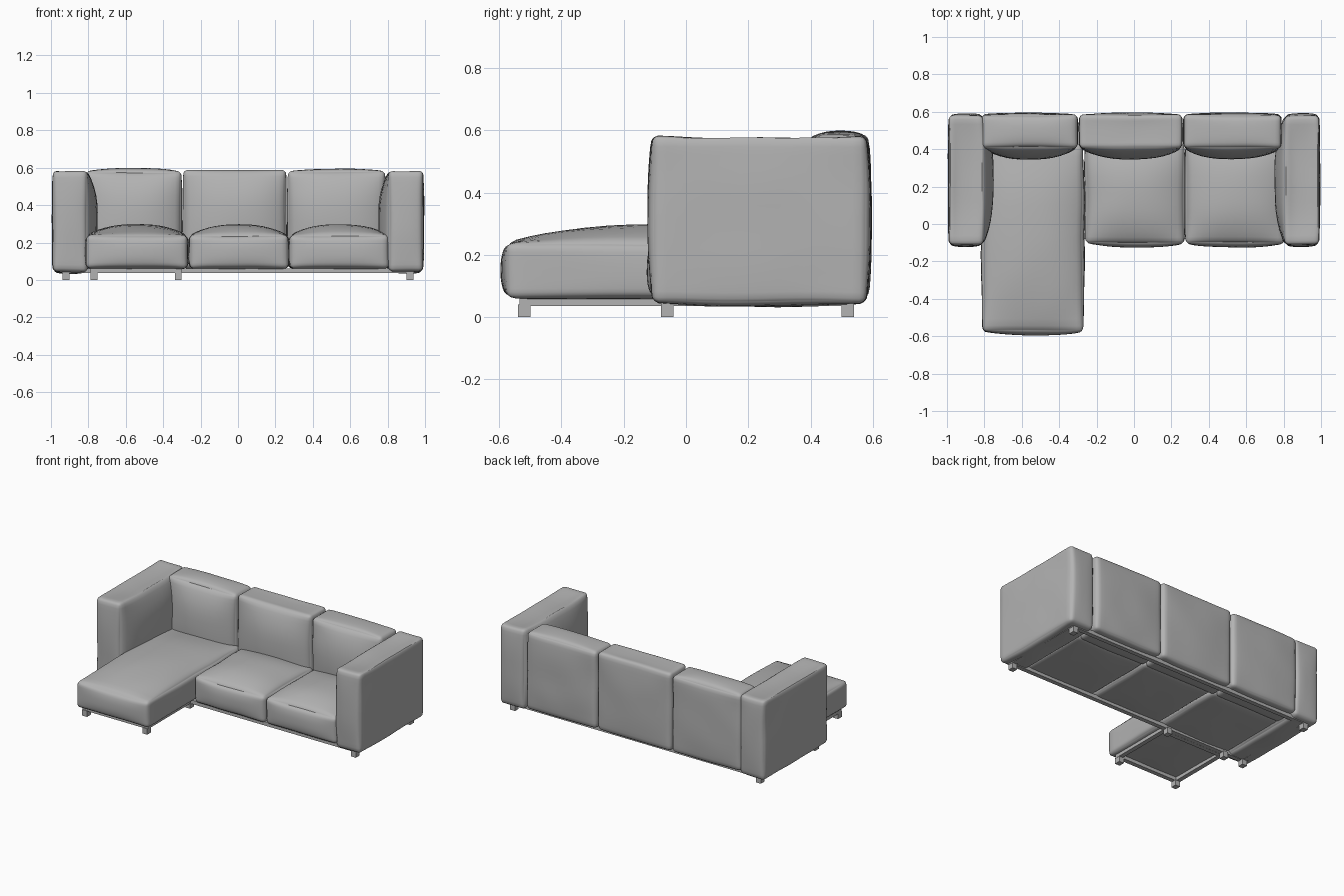
import bpy, bmesh, math
from mathutils import Vector, noise

if "Cube" in bpy.data.objects:
    bpy.data.objects.remove(bpy.data.objects["Cube"], do_unlink=True)

grey = bpy.data.materials.new("soft grey")
grey.use_nodes = True
GREY = (0.45, 0.45, 0.45, 1)
grey.diffuse_color = GREY
grey.node_tree.nodes["Principled BSDF"].inputs["Base Color"].default_value = GREY


def finish(name, bm, smooth):
    mesh = bpy.data.meshes.new(name)
    bm.to_mesh(mesh)
    bm.free()
    mesh.materials.append(grey)
    obj = bpy.data.objects.new(name, mesh)
    bpy.context.collection.objects.link(obj)
    if smooth:
        bpy.ops.object.select_all(action='DESELECT')
        obj.select_set(True)
        bpy.context.view_layer.objects.active = obj
        bpy.ops.object.shade_smooth_by_angle(angle=math.radians(40))
    return obj


def box(bm, lo, hi):
    """Add a plain box between two corners."""
    lo, hi = Vector(lo), Vector(hi)
    made = bmesh.ops.create_cube(bm, size=1)
    for v in made["verts"]:
        v.co = (lo + hi) / 2 + v.co * (hi - lo)


def cushion(name, lo, hi, low_bulge, high_bulge, radius=0.025):
    """Rounded box whose six faces swell (or sag) by the given amounts."""
    lo, hi = Vector(lo), Vector(hi)
    mid, half = (lo + hi) / 2, (hi - lo) / 2
    bm = bmesh.new()
    bmesh.ops.create_cube(bm, size=2)
    bmesh.ops.subdivide_edges(bm, edges=bm.edges[:], cuts=17, use_grid_fill=True)
    for v in bm.verts:
        # rows crowd toward the edges so the rounding stays clean
        n = [math.sin(c * math.pi / 2) for c in v.co]
        p = Vector([n[k] * half[k] for k in range(3)])
        core = Vector([max(radius - half[k], min(half[k] - radius, p[k]))
                       for k in range(3)])
        p = core + (p - core).normalized() * radius
        full = [1 - abs(c) ** 2.6 for c in n]
        for k in range(3):
            swell = full[(k + 1) % 3] * full[(k + 2) % 3]
            amount = high_bulge[k] if n[k] > 0 else -low_bulge[k]
            p[k] += amount * abs(n[k]) * swell
        # faint fabric unevenness
        wave = noise.noise_vector((p + mid) * 5) * 0.004
        v.co = mid + p + wave
    return finish(name, bm, True)


# Arms, swelling toward the seats and sagging along the top
for side, name in ((-1, "right_arm"), (1, "left_arm")):
    inner, outer = 0.805, 0.99
    if side < 0:
        cushion(name, (-outer, -0.11, 0.045), (-inner, 0.58, 0.583),
                (0.005, 0.012, 0.012), (0.055, 0.012, -0.018))
    else:
        cushion(name, (inner, -0.11, 0.045), (outer, 0.58, 0.583),
                (0.055, 0.012, 0.012), (0.005, 0.012, -0.018))

# Back cushions
backs = (("right_back", -0.815, -0.302, 0.58, 0.018),
         ("middle_back", -0.292, 0.258, 0.588, -0.006),
         ("left_back", 0.267, 0.787, 0.582, 0.012))
for name, x0, x1, top, puff in backs:
    cushion(name, (x0, 0.405, 0.06), (x1, 0.585, top),
            (0.004, 0.06, 0.005), (0.004, 0.01, puff))

# Seat cushions and the long chaise seat
seats = (("chaise_seat", -0.81, -0.272, -0.575),
         ("middle_seat", -0.258, 0.268, -0.105),
         ("left_seat", 0.276, 0.805, -0.105))
for name, x0, x1, front in seats:
    cushion(name, (x0, front, 0.06), (x1, 0.43, 0.24),
            (0.008, 0.02, 0.01), (0.008, 0.0, 0.057))

# Base frame: rails around the sofa and the chaise extension
bm = bmesh.new()
LOW, HIGH, W = 0.036, 0.062, 0.03


def rails(x0, x1, y0, y1):
    for x in (x0, x1 - W):
        box(bm, (x, y0, LOW), (x + W, y1, HIGH))
    for y in (y0, y1 - W):
        box(bm, (x0 + W, y, LOW), (x1 - W, y + W, HIGH))


rails(-0.94, 0.94, -0.08, 0.54)
rails(-0.79, -0.3, -0.535, -0.081)
finish("base_frame", bm, False)

# Short square legs
spots = [(x, y) for x in (-0.92, 0.92) for y in (-0.06, 0.52)]
spots += [(x, y) for x in (-0.77, -0.32) for y in (-0.52, -0.06)]
for i, (x, y) in enumerate(spots, 1):
    bm = bmesh.new()
    box(bm, (x - 0.018, y - 0.02, 0), (x + 0.018, y + 0.02, LOW + 0.004))
    finish(f"leg_{i}", bm, False)
